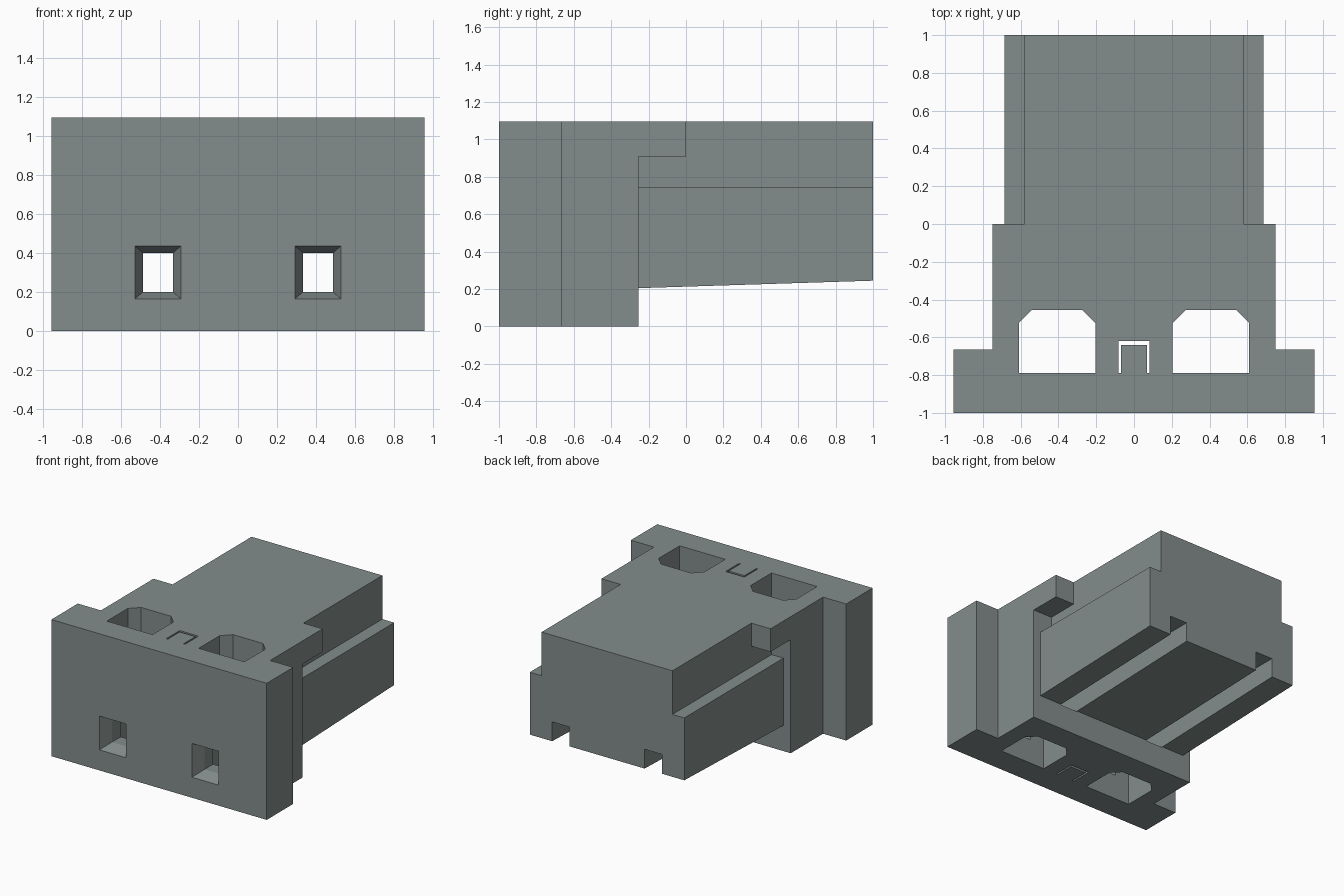
import bpy

if "Cube" in bpy.data.objects:
    bpy.data.objects.remove(bpy.data.objects["Cube"])

plastic = bpy.data.materials.new("grey_plastic")
plastic.diffuse_color = (0.23, 0.27, 0.265, 1)
plastic.use_nodes = True
plastic.node_tree.nodes["Principled BSDF"].inputs["Base Color"].default_value = plastic.diffuse_color


def solid(name, bottom, top):
    """Closed solid between two matching loops of points."""
    n = len(bottom)
    faces = [list(range(n))[::-1], list(range(n, 2 * n))]
    faces += [[i, (i + 1) % n, n + (i + 1) % n, n + i] for i in range(n)]
    mesh = bpy.data.meshes.new(name)
    mesh.from_pydata(bottom + top, [], faces)
    mesh.materials.append(plastic)
    obj = bpy.data.objects.new(name, mesh)
    bpy.context.collection.objects.link(obj)
    return obj


def prism_z(name, outline, z0, z1):
    return solid(name, [(x, y, z0) for x, y in outline], [(x, y, z1) for x, y in outline])


def box(name, x0, x1, y0, y1, z0, z1):
    return prism_z(name, [(x0, y0), (x1, y0), (x1, y1), (x0, y1)], z0, z1)


def combine(target, other, operation):
    mod = target.modifiers.new(other.name, "BOOLEAN")
    mod.operation, mod.solver, mod.object = operation, "EXACT", other
    bpy.context.view_layer.objects.active = target
    bpy.ops.object.modifier_apply(modifier=mod.name)
    bpy.data.objects.remove(other)


H = 1.095

# Housing: wide front flange, collar, upper shoulder and rear plug
housing = box("connector_housing", -0.955, 0.955, -1, -0.665, 0, H)
combine(housing, box("collar", -0.75, 0.75, -0.9, -0.255, 0, H), "UNION")
combine(housing, box("shoulder", -0.75, 0.75, -0.8, 0, 0.91, H), "UNION")
combine(housing, box("plug_upper", -0.58, 0.58, -0.7, 1, 0.5, H), "UNION")

# Lower plug has a gently rising underside
side = [(-0.4, 0.2), (-0.255, 0.205), (1, 0.245), (1, 0.745), (-0.4, 0.745)]
lower = solid("plug_lower", [(0.685, y, z) for y, z in side][::-1],
              [(-0.685, y, z) for y, z in side][::-1])
combine(housing, lower, "UNION")

for s in (-1, 1):
    # Vertical pocket with chamfered rear corners
    pocket = [(0.205, -0.79), (0.61, -0.79), (0.61, -0.525), (0.54, -0.455),
              (0.275, -0.455), (0.205, -0.525)]
    outline = [(s * x, y) for x, y in pocket][::s]
    combine(housing, prism_z("pocket", outline, -0.1, H + 0.1), "DIFFERENCE")

    # Contact channel running to the open rear underside
    c = s * 0.41
    combine(housing, box("channel", c - 0.077, c + 0.077, -0.95, 1.1, 0.2, 0.4), "DIFFERENCE")

    # Tapered entry in the front face
    def ring(y, w, z0, z1):
        return [(c - w, y, z0), (c - w, y, z1), (c + w, y, z1), (c + w, y, z0)]
    entry = solid("entry", ring(-1.01, 0.122, 0.161, 0.439), ring(-0.9, 0.077, 0.2, 0.4))
    combine(housing, entry, "DIFFERENCE")

# Narrow U-shaped slit between the pockets
slit = [(-0.083, -0.79), (-0.07, -0.79), (-0.07, -0.64), (0.07, -0.64),
        (0.07, -0.79), (0.083, -0.79), (0.083, -0.62), (-0.083, -0.62)]
combine(housing, prism_z("latch_slit", slit, -0.1, H + 0.1), "DIFFERENCE")
